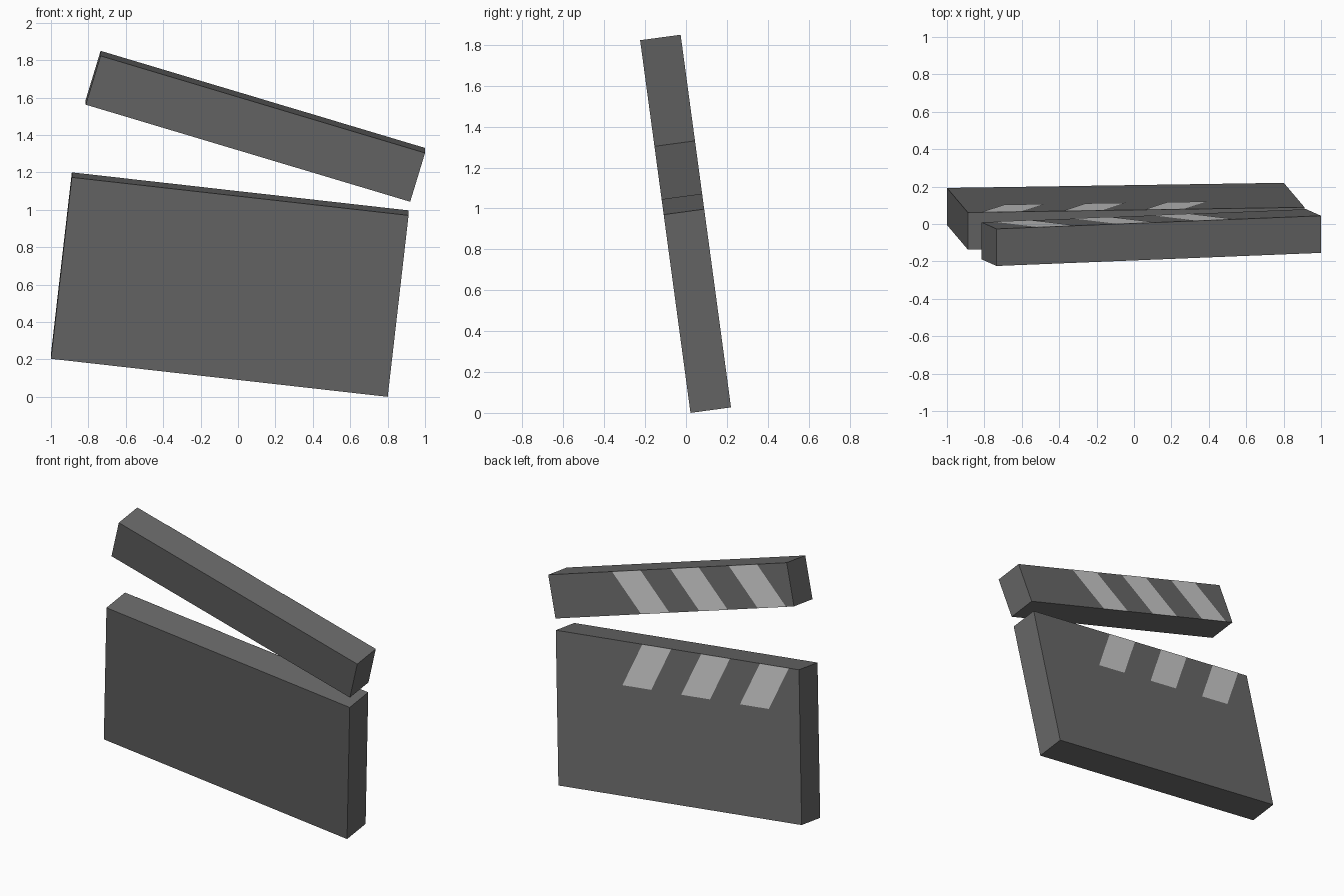
import bpy, bmesh
from math import radians
from mathutils import Matrix

if "Cube" in bpy.data.objects:
    bpy.data.objects.remove(bpy.data.objects["Cube"])

W, T = 1.812, 0.2                      # shared length and thickness

def material(name, v):
    m = bpy.data.materials.new(name)
    m.diffuse_color = (v, v, v, 1)
    m.use_nodes = True
    m.node_tree.nodes["Principled BSDF"].inputs["Base Color"].default_value = m.diffuse_color
    return m

DARK, LIGHT = material("dark_grey", 0.14), material("light_grey", 0.6)

# Whole clapperboard leans towards the front
LEAN = Matrix.Translation((0, 0.022, 0)) @ Matrix.Rotation(radians(7.7), 4, 'X')

def add_object(name, bm, matrix, mat):
    me = bpy.data.meshes.new(name)
    bm.to_mesh(me)
    bm.free()
    me.materials.append(mat)
    ob = bpy.data.objects.new(name, me)
    ob.matrix_world = matrix
    bpy.context.collection.objects.link(ob)

def slab(name, height, cx, cz, angle):
    m = LEAN @ Matrix.Translation((cx, T / 2, cz)) @ Matrix.Rotation(radians(angle), 4, 'Y')
    bm = bmesh.new()
    bmesh.ops.create_cube(bm, size=1)
    bmesh.ops.scale(bm, vec=(W, T, height), verts=bm.verts)
    add_object(name, bm, m, DARK)
    return m

def stripes(name, m, top, height, start, step, slant):
    # three slanted bands lying on the back face, counted from the hinge end
    width, y = 0.215, T / 2 + 0.0015
    for i in range(3):
        x = W / 2 - start - i * step
        bm = bmesh.new()
        pts = [(x, top), (x - slant, top - height),
               (x - slant - width, top - height), (x - width, top)]
        bm.faces.new([bm.verts.new((px, y, pz)) for px, pz in pts])
        add_object(f"{name}_{i + 1}", bm, m, LIGHT)

# Slate board
board = slab("board", 0.985, -0.044, 0.592, 6.5)
stripes("board_stripe", board, 0.4925, 0.28, 0.646, 0.438, -0.154)

# Raised clapper stick
stick = slab("clapper_stick", 0.275, 0.093, 1.446, 16.8)
stripes("stick_stripe", stick, 0.1375, 0.275, 0.486, 0.443, 0.166)
